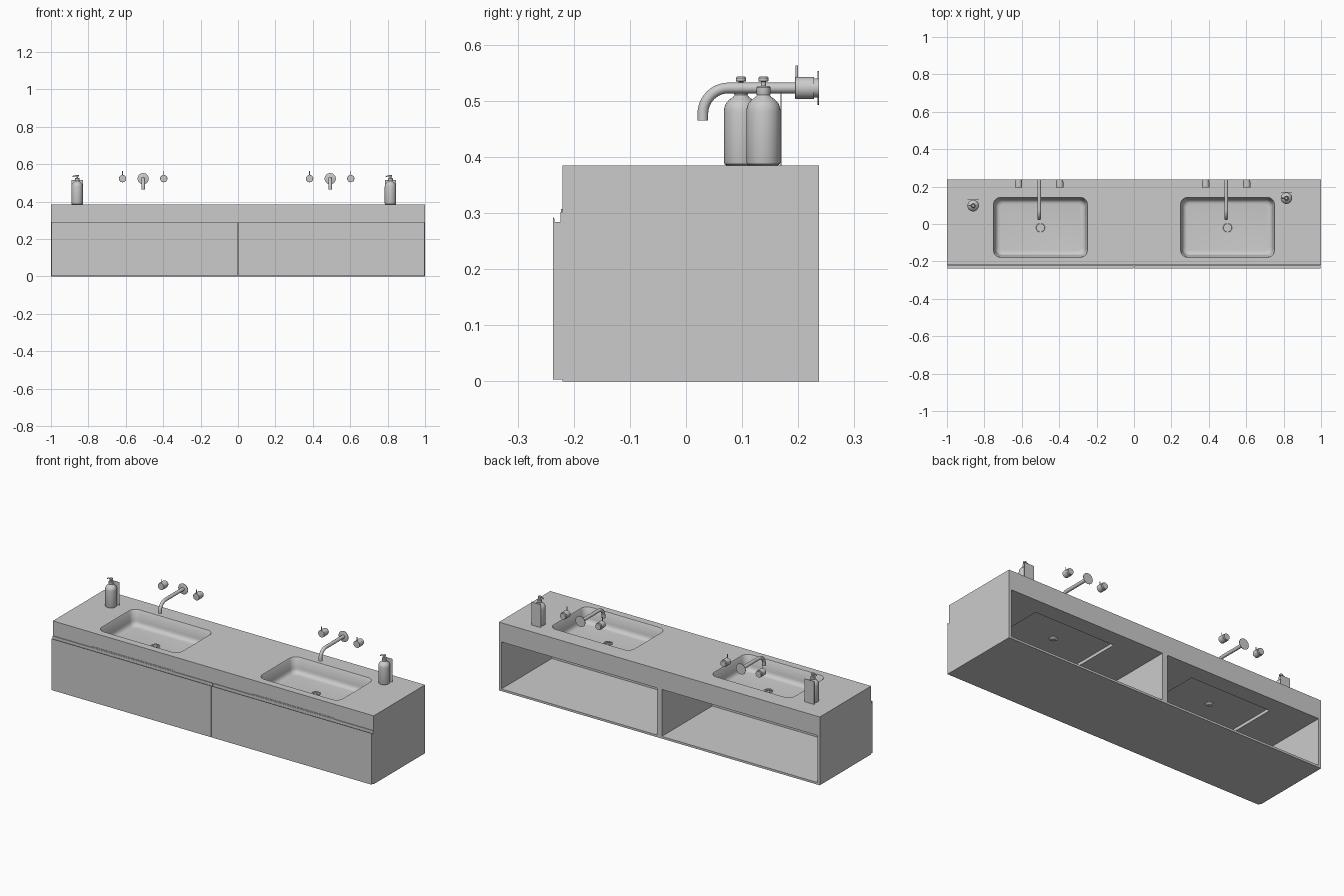
import bpy, bmesh, math
from mathutils import Vector

if "Cube" in bpy.data.objects:
    bpy.data.objects.remove(bpy.data.objects["Cube"])


def finish(name, bm, smooth=False):
    bmesh.ops.recalc_face_normals(bm, faces=bm.faces[:])
    me = bpy.data.meshes.new(name)
    bm.to_mesh(me)
    bm.free()
    ob = bpy.data.objects.new(name, me)
    bpy.context.collection.objects.link(ob)
    if smooth:
        shade(ob)
    return ob


def activate(ob):
    bpy.ops.object.select_all(action='DESELECT')
    ob.select_set(True)
    bpy.context.view_layer.objects.active = ob


def shade(ob):
    activate(ob)
    bpy.ops.object.shade_smooth_by_angle(angle=math.radians(35))


def box(name, x0, x1, y0, y1, z0, z1):
    bm = bmesh.new()
    bmesh.ops.create_cube(bm, size=1)
    for v in bm.verts:
        v.co = ((x0 + x1) / 2 + v.co.x * (x1 - x0),
                (y0 + y1) / 2 + v.co.y * (y1 - y0),
                (z0 + z1) / 2 + v.co.z * (z1 - z0))
    return finish(name, bm)


def loft(bm, rings):
    vs = [[bm.verts.new(p) for p in r] for r in rings]
    n = len(vs[0])
    for a, b in zip(vs, vs[1:]):
        for i in range(n):
            j = (i + 1) % n
            bm.faces.new((a[i], a[j], b[j], b[i]))
    bm.faces.new(vs[0])
    bm.faces.new(vs[-1])


def lathe(name, profile, loc, axis='z', n=32):
    """Revolve (radius, height) pairs around the z or y axis."""
    bm = bmesh.new()
    rings = []
    for r, h in profile:
        ring = []
        for i in range(n):
            a = 2 * math.pi * i / n
            c, s = r * math.cos(a), r * math.sin(a)
            p = (c, s, h) if axis == 'z' else (c, h, s)
            ring.append(Vector(p) + Vector(loc))
        rings.append(ring)
    loft(bm, rings)
    return finish(name, bm, True)


def tube(name, pts, radius):
    cu = bpy.data.curves.new(name, 'CURVE')
    cu.dimensions = '3D'
    cu.bevel_depth = radius
    cu.bevel_resolution = 6
    cu.use_fill_caps = True
    sp = cu.splines.new('POLY')
    sp.points.add(len(pts) - 1)
    for p, q in zip(sp.points, pts):
        p.co = (*q, 1)
    ob = bpy.data.objects.new(name, cu)
    bpy.context.collection.objects.link(ob)
    activate(ob)
    bpy.ops.object.convert(target='MESH')
    shade(bpy.context.object)


def rounded_rect(cx, cy, hx, hy, r, z, seg=6):
    pts = []
    for k, (sx, sy) in enumerate(((1, 1), (-1, 1), (-1, -1), (1, -1))):
        for i in range(seg + 1):
            a = math.pi / 2 * (k + i / seg)
            pts.append((cx + sx * (hx - r) + r * math.cos(a),
                        cy + sy * (hy - r) + r * math.sin(a), z))
    return pts


def cut(ob, cutter):
    m = ob.modifiers.new('cut', 'BOOLEAN')
    m.operation = 'DIFFERENCE'
    m.solver = 'EXACT'
    m.object = cutter
    activate(ob)
    bpy.ops.object.modifier_apply(modifier=m.name)
    bpy.data.objects.remove(cutter)


BACK, FRONT, TOP, UNDER = 0.237, -0.22, 0.385, 0.277
BASIN_Y = -0.018

# countertop with two basins and the pockets beneath them
counter = box('countertop', -1, 1, FRONT, BACK, UNDER, TOP)
for cx in (-0.5, 0.5):
    bm = bmesh.new()
    steps = [(0, 0.40), (0, 0.385), (0.003, 0.381), (0.01, 0.327)]
    steps += [(0.01 + 0.025 * (1 - math.cos(a)), 0.327 - 0.027 * math.sin(a))
              for a in (math.pi / 2 * i / 5 for i in range(1, 6))]
    loft(bm, [rounded_rect(cx, BASIN_Y, 0.252 - d, 0.161 - d, 0.04 - d * 0.5, z)
              for d, z in steps])
    cut(counter, finish('basin_cutter', bm))
    cut(counter, box('pocket_cutter', cx - 0.25, cx + 0.25,
                     BASIN_Y - 0.16, BASIN_Y + 0.16, 0.2, 0.294))
shade(counter)

# cabinet carcass, open at the back
box('cabinet_floor', -1, 1, FRONT, BACK, 0, 0.012)
box('cabinet_front_wall', -0.985, 0.985, FRONT, FRONT + 0.008, 0.012, UNDER)
box('cabinet_divider', -0.015, 0.015, FRONT + 0.008, BACK, 0.012, UNDER)
for s, side in ((-1, 'left'), (1, 'right')):
    box(side + '_side_panel', *sorted((s, s * 0.985)), FRONT, BACK, 0.012, UNDER)

    # drawer front with a finger groove along its top
    prof = [(-0.237, 0.003), (-0.2202, 0.003), (-0.2202, 0.302), (-0.224, 0.302),
            (-0.224, 0.284), (-0.234, 0.284), (-0.235, 0.292), (-0.237, 0.292)]
    bm = bmesh.new()
    loft(bm, [[(x, y, z) for y, z in prof] for x in (s * 0.002, s * 0.998)])
    finish(side + '_drawer_front', bm)
    box(side + '_grip_strip', *sorted((s * 0.25, s * 0.75)), -0.2225, -0.219, 0.302, 0.307)

    # drain with radial slots
    cx = s * 0.5
    lathe(side + '_drain_plate', [(0.012, 0.285), (0.022, 0.292), (0.022, 0.301)],
          (cx, -0.02, 0))
    lathe(side + '_drain_rim', [(0.018, 0.3), (0.024, 0.3), (0.024, 0.302),
                                (0.022, 0.304), (0.018, 0.303), (0.018, 0.3)],
          (cx, -0.02, 0))
    bm = bmesh.new()
    for i in range(6):
        a = math.pi / 3 * i
        d, t = Vector((math.cos(a), math.sin(a), 0)), Vector((-math.sin(a), math.cos(a), 0))
        o = Vector((cx, -0.02, 0))
        loft(bm, [[o + d * r + t * w + Vector((0, 0, z))
                   for r, w in ((0.004, -0.001), (0.019, -0.004), (0.019, 0.004), (0.004, 0.001))]
                  for z in (0.3, 0.3035)])
    finish(side + '_drain_petals', bm)

    # wall spout with flange
    fx, fz = cx - 0.007, 0.523
    path = [(fx, 0.236, fz), (fx, 0.076, fz)]
    path += [(fx, 0.076 - 0.046 * math.sin(a), fz - 0.046 * (1 - math.cos(a)))
             for a in (math.pi / 2 * i / 12 for i in range(1, 13))]
    path.append((fx, 0.03, 0.465))
    tube(side + '_spout', path, 0.0095)
    lathe(side + '_spout_flange', [(0.03, 0.237), (0.03, 0.2345), (0.029, 0.234)],
          (fx, 0, fz), 'y')

    # tap handles either side of the spout
    for k, dx in (('left', -0.11), ('right', 0.11)):
        hx = fx + dx
        lathe(f'{side}_tap_{k}_handle',
              [(0.017, 0.237), (0.017, 0.228), (0.0195, 0.228), (0.0195, 0.195),
               (0.0185, 0.194)], (hx, 0, fz), 'y')
        lathe(f'{side}_tap_{k}_lever', [(0.0022, 0.53), (0.0022, 0.563)],
              (hx, 0.1975, 0), n=12)

# soap bottles with pump and backing plate
for name, x, y in (('left', -0.86, 0.098), ('right', 0.815, 0.138)):
    lathe(name + '_soap_bottle',
          [(0.026, 0), (0.029, 0.002), (0.0305, 0.006), (0.0305, 0.096), (0.0295, 0.104),
           (0.0265, 0.111), (0.021, 0.117), (0.015, 0.121), (0.0115, 0.125),
           (0.0115, 0.128)], (x, y, TOP))
    lathe(name + '_pump_collar',
          [(0.0115, 0.125), (0.0125, 0.127), (0.0125, 0.139), (0.011, 0.141),
           (0.0045, 0.141), (0.0045, 0.149), (0.009, 0.15), (0.009, 0.156),
           (0.007, 0.158)], (x, y, TOP), n=24)
    tube(name + '_pump_nozzle',
         [(x, y, TOP + 0.153), (x - 0.018, y, TOP + 0.153), (x - 0.024, y, TOP + 0.148)], 0.003)
    box(name + '_bottle_plate', x - 0.03, x + 0.03, y + 0.0302, y + 0.032, TOP, TOP + 0.13)
